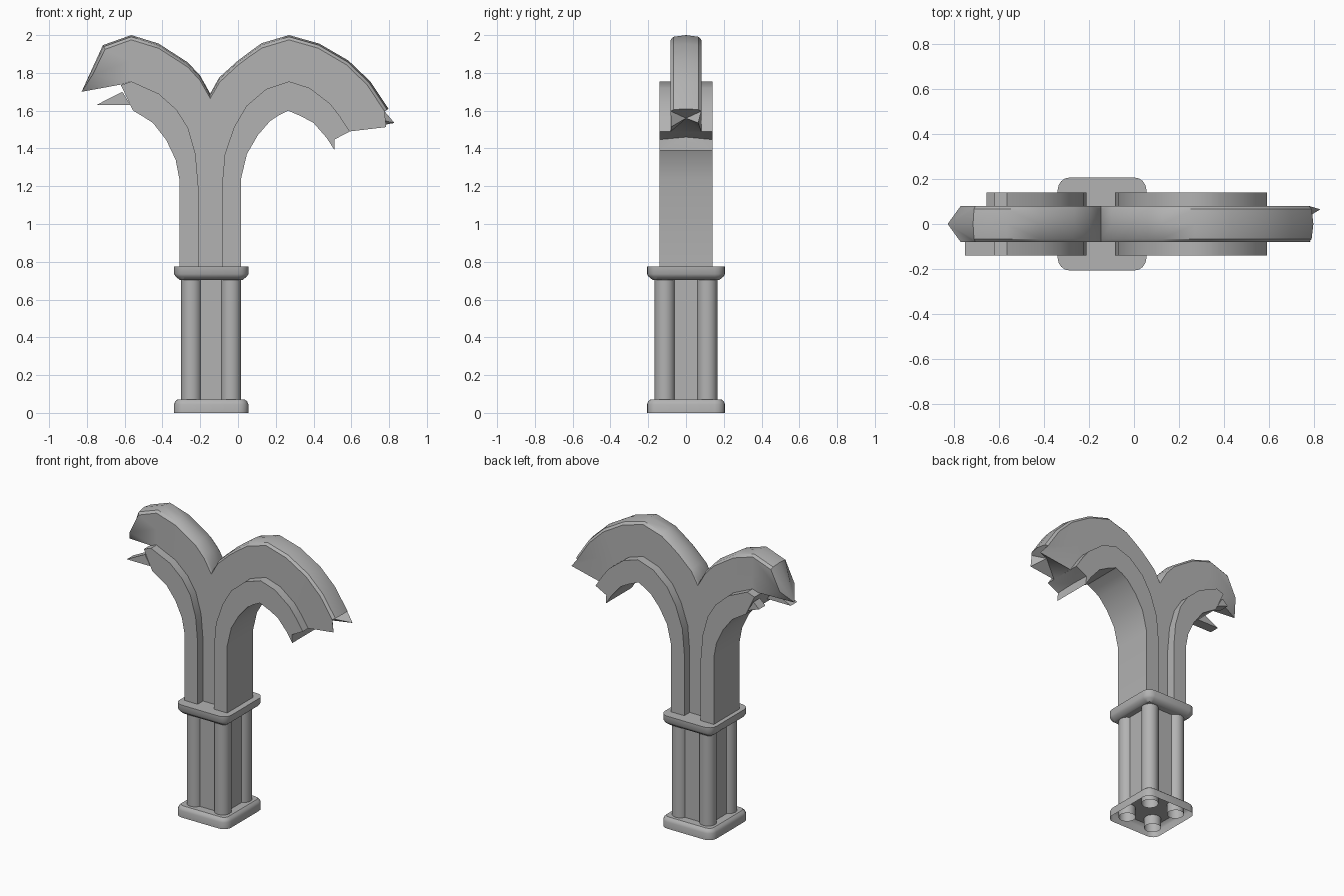
import bpy, bmesh, math
from mathutils import Vector

if "Cube" in bpy.data.objects:
    bpy.data.objects.remove(bpy.data.objects["Cube"])

CX = -0.142  # pillar axis
STONE = bpy.data.materials.new("dark_stone")
STONE.diffuse_color = (0.45, 0.45, 0.45, 1)
STONE.use_nodes = True
STONE.node_tree.nodes["Principled BSDF"].inputs["Base Color"].default_value = STONE.diffuse_color


def finish(name, bm):
    bmesh.ops.remove_doubles(bm, verts=bm.verts, dist=0.0005)
    bmesh.ops.recalc_face_normals(bm, faces=bm.faces)
    mesh = bpy.data.meshes.new(name)
    bm.to_mesh(mesh)
    bm.free()
    mesh.materials.append(STONE)
    ob = bpy.data.objects.new(name, mesh)
    bpy.context.collection.objects.link(ob)
    bpy.ops.object.select_all(action='DESELECT')
    ob.select_set(True)
    bpy.context.view_layer.objects.active = ob
    bpy.ops.object.shade_smooth_by_angle(angle=math.radians(38))
    return ob


def loft(bm, rings, cap_start=True, cap_end=True):
    loops = [[bm.verts.new(p) for p in r] for r in rings]
    n = len(loops[0])
    for a, b in zip(loops, loops[1:]):
        for i in range(n):
            j = (i + 1) % n
            bm.faces.new((a[i], a[j], b[j], b[i]))
    if cap_start:
        bm.faces.new(loops[0])
    if cap_end:
        bm.faces.new(loops[-1])
    return loops


def plate(name, outline, y0, y1):
    """Extrude an x-z outline along y."""
    bm = bmesh.new()
    loft(bm, [[(x, y, z) for x, z in outline] for y in (y0, y1)])
    return finish(name, bm)


def rounded_rect(inset, z, hx=0.197, hy=0.207, r=0.055, n=4):
    pts = []
    for k, (sx, sy) in enumerate([(1, 1), (-1, 1), (-1, -1), (1, -1)]):
        for i in range(n + 1):
            a = math.pi / 2 * (k + i / n)
            pts.append((CX + sx * (hx - r) + (r - inset) * math.cos(a),
                        sy * (hy - r) + (r - inset) * math.sin(a), z))
    return pts


def rib_section(outer, inner):
    """Bevelled crown, flat sides down to the ledge."""
    o, i = Vector(outer), Vector(inner)
    d = (i - o).normalized()
    crown, bev, mid = o + d * 0.009, o + d * 0.025, o.lerp(i, 0.55)
    half = [(crown, .066), (bev, .081), (mid, .081), (i, .081)]
    pts = [(o, 0)] + half + [(p, -y) for p, y in reversed(half)]
    return [(p.x, y, p.y) for p, y in pts]


def wide_section(outer, inner):
    m = Vector(outer).lerp(Vector(inner), 0.5)
    col = [outer, (m.x, m.y), inner]
    return ([(x, .14, z) for x, z in col] +
            [(x, -.14, z) for x, z in reversed(col)])


def broken_arch(name, section, stations, moved, centre):
    """Loft a branch, then break its end: shift some rim points, fan to a centre."""
    rings = [section(o, i) for o, i in stations]
    for k, p in moved.items():
        rings[-1][k] = p
    bm = bmesh.new()
    end = loft(bm, rings, cap_end=False)[-1]
    c = bm.verts.new(centre)
    for i in range(len(end)):
        bm.faces.new((end[i], end[(i + 1) % len(end)], c))
    return finish(name, bm)


# Plinth, open underneath
bm = bmesh.new()
loft(bm, [rounded_rect(0, 0), rounded_rect(0, .045), rounded_rect(.006, .06),
          rounded_rect(.02, .072)], cap_start=False)
finish("plinth", bm)

# Collar
bm = bmesh.new()
loft(bm, [rounded_rect(.032, .703), rounded_rect(.01, .72),
          rounded_rect(0, .735), rounded_rect(0, .775)])
finish("collar", bm)

# Four corner shafts and the core between them
for sx in (-1, 1):
    for sy in (-1, 1):
        bm = bmesh.new()
        ring = [(CX + sx * .105 + .054 * math.cos(math.tau * i / 16),
                 sy * .112 + .054 * math.sin(math.tau * i / 16)) for i in range(16)]
        loft(bm, [[(x, y, z) for x, y in ring] for z in (.005, .71)], False, False)
        finish("corner_shaft", bm)
bm = bmesh.new()
loft(bm, [[(CX + sx * .125, sy * .133, z) for sx, sy in
           ((-1, -1), (1, -1), (1, 1), (-1, 1))] for z in (.071, .71)])
finish("shaft_core", bm)

# Recessed stem between the two outer strips
plate("stem", [(-.21, .77), (-.085, .77), (-.085, 1.2), (-.07, 1.37),
               (-.147, 1.2), (-.225, 1.37), (-.21, 1.2)], -.081, .081)

# Right branch: wide lower band, then the raised rib
broken_arch("right_band", wide_section, [
    ((-.085, .77), (.015, .77)), ((-.085, 1.2), (.015, 1.235)),
    ((-.07, 1.37), (.047, 1.37)), ((-.02, 1.515), (.105, 1.47)),
    ((.045, 1.625), (.17, 1.545)), ((.15, 1.715), (.215, 1.575)),
    ((.27, 1.755), (.265, 1.60)), ((.38, 1.72), (.335, 1.57)),
    ((.49, 1.635), (.40, 1.535)), ((.54, 1.57), (.47, 1.455)),
    ((.592, 1.49), (.512, 1.39))],
    {1: (.51, .14, 1.447), 4: (.51, -.14, 1.447)}, (.50, 0, 1.46))
broken_arch("right_rib", rib_section, [
    ((-.147, 1.69), (-.147, 1.2)), ((-.10, 1.775), (-.07, 1.37)),
    ((0, 1.865), (-.02, 1.515)), ((.06, 1.91), (.045, 1.625)),
    ((.125, 1.957), (.15, 1.715)), ((.27, 2.0), (.27, 1.755)),
    ((.43, 1.955), (.38, 1.72)), ((.585, 1.865), (.49, 1.635)),
    ((.70, 1.755), (.54, 1.57)), ((.797, 1.61), (.59, 1.49))],
    {3: (.828, .065, 1.535), 6: (.785, -.08, 1.513)}, (.72, 0, 1.56))

# Left branch
broken_arch("left_band", wide_section, [
    ((-.21, .77), (-.31, .77)), ((-.21, 1.2), (-.31, 1.235)),
    ((-.225, 1.37), (-.33, 1.34)), ((-.265, 1.51), (-.38, 1.445)),
    ((-.325, 1.605), (-.45, 1.535)), ((-.42, 1.69), (-.505, 1.57)),
    ((-.565, 1.755), (-.555, 1.60)), ((-.62, 1.735), (-.57, 1.63))],
    {}, (-.58, 0, 1.67))
broken_arch("left_rib", rib_section, [
    ((-.147, 1.69), (-.147, 1.2)), ((-.20, 1.785), (-.225, 1.37)),
    ((-.265, 1.855), (-.265, 1.51)), ((-.335, 1.9), (-.325, 1.605)),
    ((-.42, 1.955), (-.42, 1.69)), ((-.565, 2.0), (-.565, 1.755)),
    ((-.715, 1.947), (-.61, 1.74))],
    {3: (-.77, .08, 1.79), 6: (-.77, -.08, 1.79)}, (-.828, 0, 1.70))

# Splinters on the broken end of the left band
for tip, y0, y1 in (((-.75, 1.63), -.14, -.07), ((-.655, 1.66), .07, .14)):
    plate("splinter", [(-.57, 1.63), tip, (-.612, 1.70)], y0, y1)
